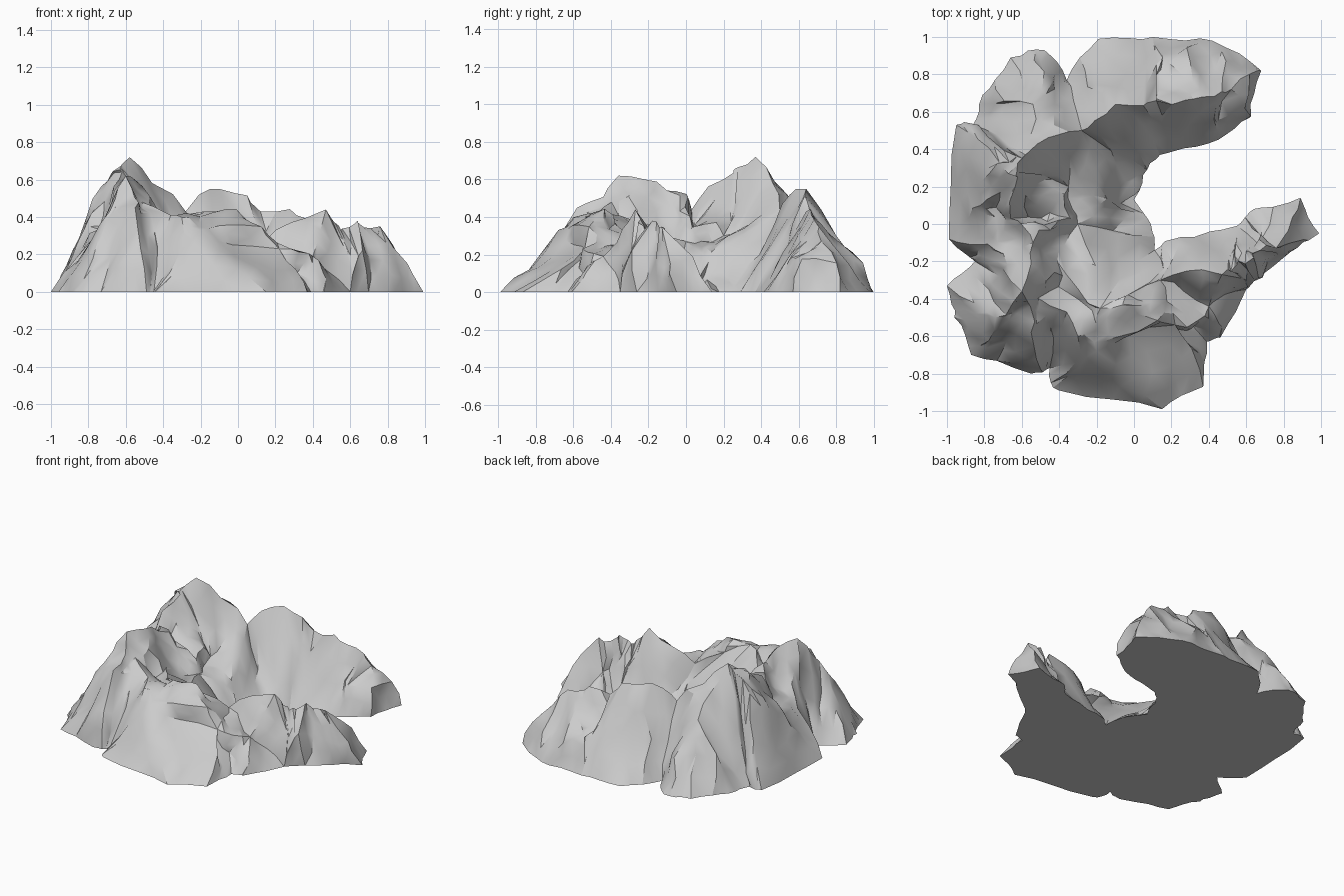
import bpy, bmesh, math, random
from mathutils import Vector, noise
from mathutils.geometry import delaunay_2d_cdt

random.seed(4)
default_cube = bpy.data.objects.get("Cube")
if default_cube:
    bpy.data.objects.remove(default_cube, do_unlink=True)

# Footprint of the crescent, in hundredths, counterclockwise from the front arm tip
footprint = [
    (99, -5), (89, 14), (64, 8), (55, -1), (25, -7), (11, -14), (9, 0), (0, 13), (7, 29),
    (18, 38), (45, 45), (62, 57), (68, 82), (42, 98), (10, 100), (-19, 99), (-36, 77),
    (-48, 93), (-66, 89), (-81, 69), (-86, 53), (-95, 53), (-99, -8), (-85, -20),
    (-100, -33), (-96, -50), (-87, -70), (-55, -80), (-45, -77), (-40, -89), (15, -99),
    (37, -87), (39, -63), (46, -61), (60, -35), (80, -18)]

# Crest lines: x, y, height along each
back_arm_crest = [(-28, 50, 43), (-10, 64, 55), (12, 66, 43), (37, 68, 39), (52, 72, 27)]
west_crest = [(-54, 64, 42), (-58, 37, 72), (-62, 26, 64), (-66, 3, 44), (-54, -10, 54),
              (-60, -36, 62), (-55, -58, 45)]
front_lump_crest = [(-36, -47, 41), (-18, -45, 43), (2, -48, 40), (22, -54, 23)]
front_arm_crest = [(47, -27, 44), (55, -22, 33), (64, -18, 38), (76, -13, 35)]

# Lone shoulders on the outer slopes and hollows in the middle
shoulders = [(-72, 33, 53), (-82, 10, 34), (-74, -50, 36), (-20, -68, 33), (20, 85, 24)]
hollows = [(-35, 20, 30), (-12, 12, 16), (-30, 0, 27), (-45, 6, 35), (-41, -20, 36),
           (-74, -14, 34), (14, -30, 27), (40, -44, 19)]

points = [Vector((x, y, 0)) / 100 for x, y in footprint]
edges = [(i, (i + 1) % len(points)) for i in range(len(points))]
for crest in (back_arm_crest, west_crest, front_lump_crest, front_arm_crest):
    start = len(points)
    points += [Vector(p) / 100 for p in crest]
    edges += [(i, i + 1) for i in range(start, len(points) - 1)]
points += [Vector(p) / 100 for p in shoulders + hollows]

# Stretch a triangulated skin over the crests
flat, _, faces, origins, _, _ = delaunay_2d_cdt(
    [p.to_2d() for p in points], edges, [], 1, 0.0001)
bm = bmesh.new()
verts = [bm.verts.new((p.x, p.y, points[o[0]].z if o else 0))
         for p, o in zip(flat, origins)]
for face in faces:
    bm.faces.new([verts[i] for i in face])
bmesh.ops.delete(bm, geom=[v for v in verts if not v.link_faces], context='VERTS')


def break_into_crags(rough):
    """Split every face and shift the new corners at random."""
    split = bmesh.ops.subdivide_edges(bm, edges=bm.edges[:], cuts=1, use_grid_fill=True)
    corners = [g for g in split["geom_inner"] if isinstance(g, bmesh.types.BMVert)]
    bmesh.ops.triangulate(bm, faces=bm.faces[:])
    for v in corners:
        shift = noise.noise_vector(v.co * 6) * rough
        shift += Vector([random.uniform(-rough, rough) for _ in range(3)])
        if v.is_boundary:
            v.co += Vector((shift.x, shift.y, 0)) / 2
        else:
            v.co += shift
            v.co.z = max(v.co.z, 0.01)


break_into_crags(0.033)
break_into_crags(0.018)

# Close the flat underside
rim_edges = [e for e in bm.edges if e.is_boundary]
bmesh.ops.holes_fill(bm, edges=rim_edges, sides=0)
bmesh.ops.recalc_face_normals(bm, faces=bm.faces[:])

mesh = bpy.data.meshes.new("rocky_mountain")
bm.to_mesh(mesh)
bm.free()
mountain = bpy.data.objects.new("rocky_mountain", mesh)
bpy.context.collection.objects.link(mountain)

# Plain grey stone
stone = bpy.data.materials.new("grey_stone")
stone.use_nodes = True
colour = (0.6, 0.6, 0.6, 1)
stone.diffuse_color = colour
stone.node_tree.nodes["Principled BSDF"].inputs["Base Color"].default_value = colour
mesh.materials.append(stone)

# Smooth slopes with sharp rock edges
bpy.context.view_layer.objects.active = mountain
mountain.select_set(True)
bpy.ops.object.shade_smooth_by_angle(angle=math.radians(35))
